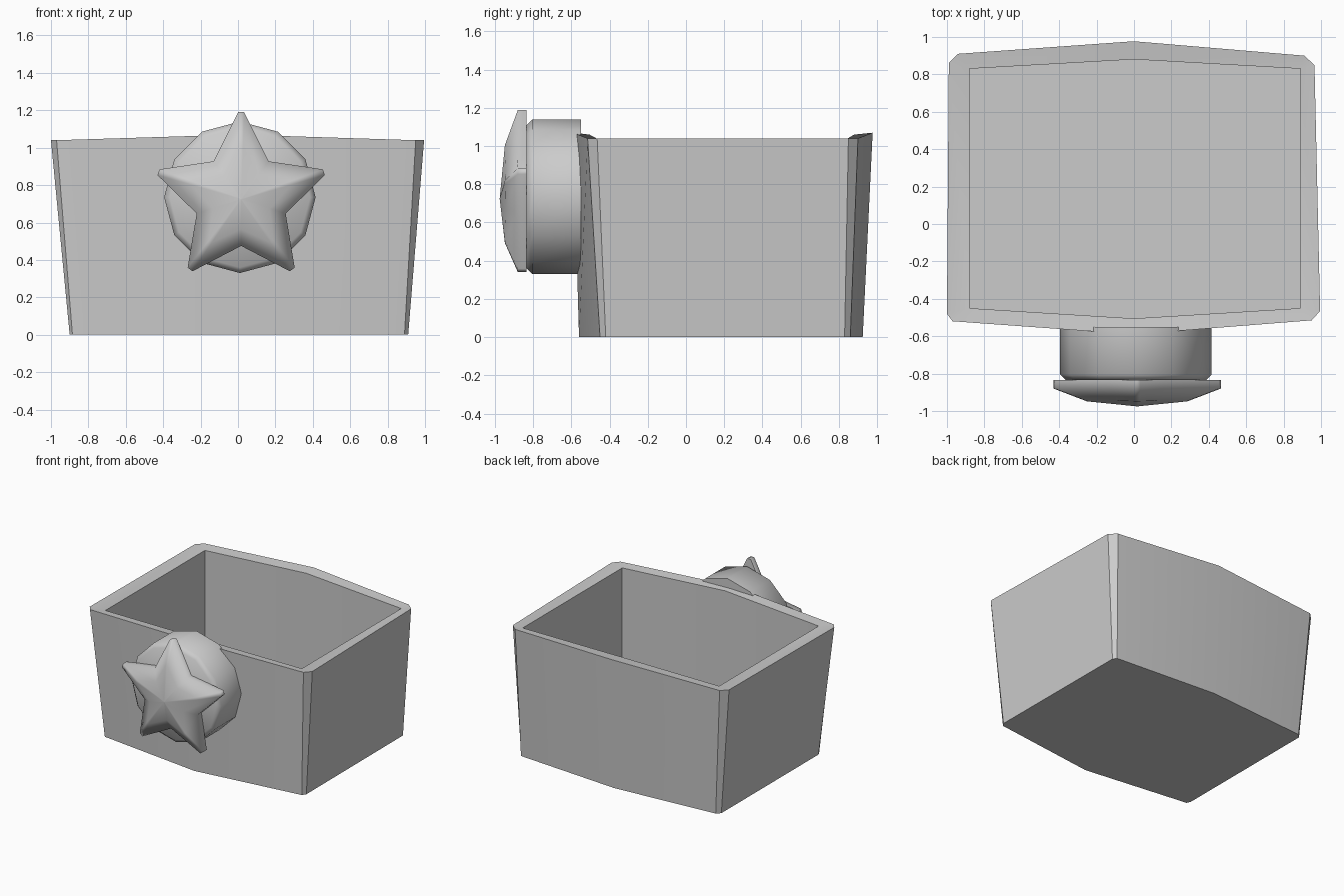
import bpy, bmesh, math

if "Cube" in bpy.data.objects:
    bpy.data.objects.remove(bpy.data.objects["Cube"])


def loft(name, loops, smooth_angle):
    """Skin matching closed loops, cap both ends, shade smooth by angle."""
    bm = bmesh.new()
    rings = [[bm.verts.new(p) for p in loop] for loop in loops]
    n = len(rings[0])
    for a, b in zip(rings, rings[1:]):
        for i in range(n):
            j = (i + 1) % n
            bm.faces.new((a[i], a[j], b[j], b[i]))
    bm.faces.new(rings[0])
    bm.faces.new(rings[-1])
    bmesh.ops.remove_doubles(bm, verts=bm.verts, dist=0.001)
    bmesh.ops.recalc_face_normals(bm, faces=bm.faces)
    me = bpy.data.meshes.new(name)
    bm.to_mesh(me)
    bm.free()
    ob = bpy.data.objects.new(name, me)
    bpy.context.collection.objects.link(ob)
    bpy.ops.object.select_all(action='DESELECT')
    ob.select_set(True)
    bpy.context.view_layer.objects.active = ob
    bpy.ops.object.shade_smooth_by_angle(angle=math.radians(smooth_angle))
    return ob


# Open tapered bin: chamfered corners, peaked front and back, hollow inside
lower = [(0, -.56), (.89, -.45), (.91, -.42), (.905, .83), (.885, .86),
         (0, .925), (-.87, .86), (-.9, .83), (-.9, -.42), (-.885, -.45)]
upper = [(0, -.59), (.95, -.515), (.995, -.465), (.965, .85), (.91, .9),
         (0, .977), (-.94, .91), (-.99, .86), (-1, -.48), (-.97, -.52)]
inner = [(0, -.505), (.89, -.45), (.89, -.45), (.89, .83), (.89, .83),
         (0, .88), (-.88, .83), (-.88, .83), (-.88, -.45), (-.88, -.45)]


def at_height(pts, z, peak=0):
    return [(x, y, z + (peak if x == 0 else 0)) for x, y in pts]


loft("bin", [at_height(lower, 0), at_height(upper, 1.04, .03),
             at_height(inner, 1.03, .03), at_height(inner, .03)], 30)


# Round twelve-sided boss with a chamfered front edge
def circle(r, y, n=12):
    return [(.01 + r * math.sin(math.tau * i / n), y,
             .735 + r * math.cos(math.tau * i / n)) for i in range(n)]


loft("round_boss", [circle(.405, -.55), circle(.405, -.805), circle(.375, -.835)], 50)


# Pillowed five-point star with slightly blunt tips
def star(tip, valley, y_tip, y_valley):
    pts = []
    for i in range(5):
        for off, r, y in ((-2, tip, y_tip), (2, tip, y_tip), (36, valley, y_valley)):
            a = math.radians(72 * i + off)
            pts.append((.017 + r * math.sin(a), y, .725 + r * math.cos(a)))
    return pts


loft("star", [star(.465, .25, -.835, -.835), star(.465, .25, -.88, -.885),
              star(.28, .16, -.948, -.945), star(.003, .003, -.975, -.975)], 75)
